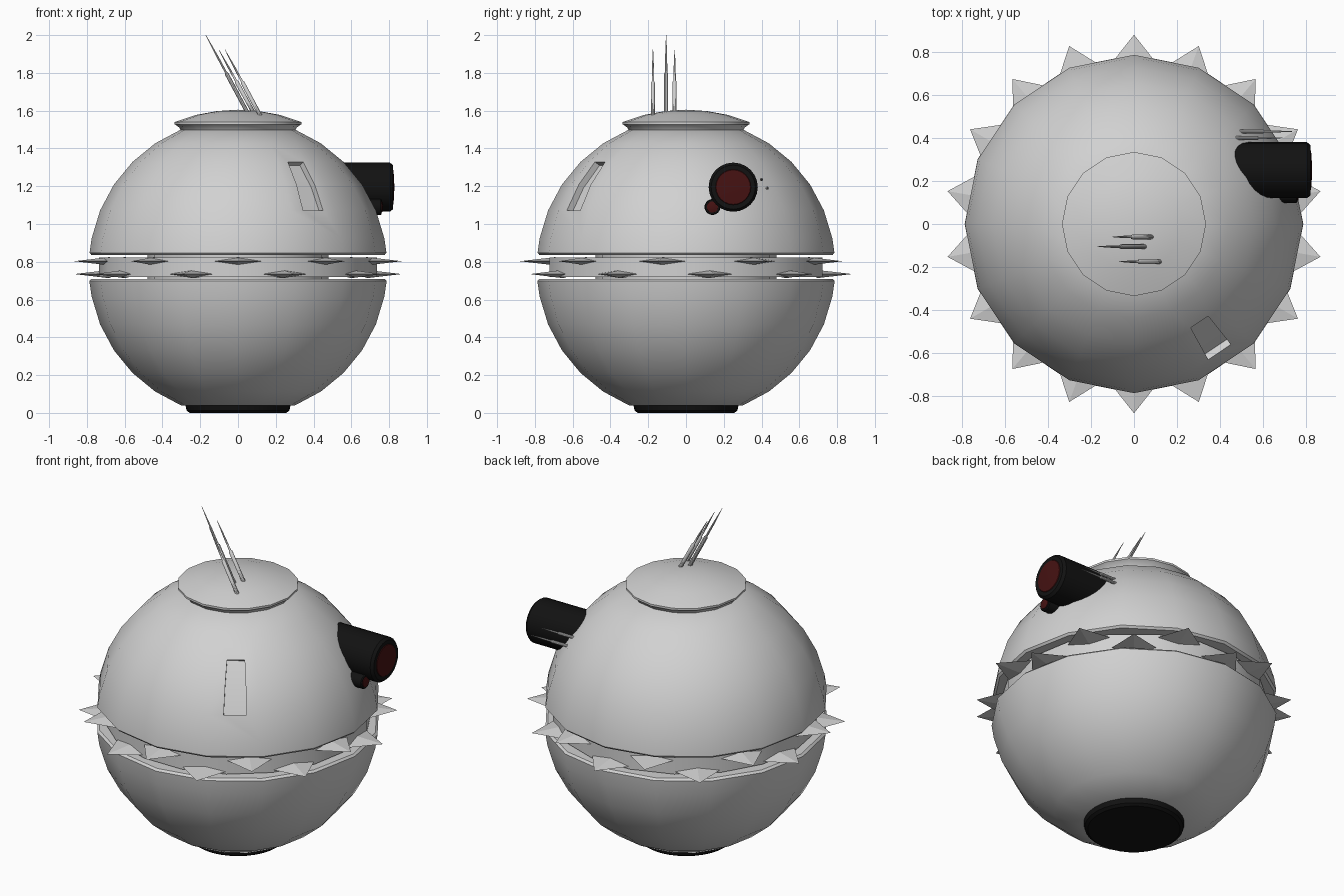
import bpy, bmesh, math
from mathutils import Matrix, Vector

cube = bpy.data.objects.get("Cube")
if cube:
    bpy.data.objects.remove(cube, do_unlink=True)


def material(name, color):
    m = bpy.data.materials.new(name)
    m.use_nodes = True
    m.diffuse_color = (*color, 1)
    m.node_tree.nodes["Principled BSDF"].inputs["Base Color"].default_value = (*color, 1)
    return m


GREY = material("light grey", (0.64, 0.64, 0.64))
BLACK = material("black", (0.006, 0.006, 0.006))
RED = material("dark red", (0.06, 0.006, 0.006))

R, CZ = 0.79, 0.77      # body sphere radius and centre height
STEP = math.radians(11.25)


def finish(bm, name, mat, smooth=True):
    """Store the mesh, smooth shaded with edges over 32 degrees kept sharp."""
    bmesh.ops.recalc_face_normals(bm, faces=bm.faces)
    for f in bm.faces:
        f.smooth = smooth
    for e in bm.edges:
        e.smooth = len(e.link_faces) == 2 and e.calc_face_angle() < math.radians(32)
    mesh = bpy.data.meshes.new(name)
    bm.to_mesh(mesh)
    bm.free()
    mesh.materials.append(mat)
    obj = bpy.data.objects.new(name, mesh)
    bpy.context.collection.objects.link(obj)
    return obj


def lathe(profile, sides, matrix=Matrix()):
    """Revolve (radius, height) points about z; zero radius makes a pole."""
    bm = bmesh.new()
    rings = []
    for r, z in profile:
        n = 1 if r == 0 else sides
        rings.append([bm.verts.new((r * math.cos(math.tau * i / sides),
                                    r * math.sin(math.tau * i / sides), z))
                      for i in range(n)])
    for a, b in zip(rings, rings[1:]):
        for i in range(sides):
            j = (i + 1) % sides
            quad = [a[i % len(a)], a[j % len(a)], b[j % len(b)], b[i % len(b)]]
            bm.faces.new(list(dict.fromkeys(quad)))
    bm.transform(matrix)
    return bm


def along(start, direction):
    """Matrix that puts the z axis along a direction from a start point."""
    return Matrix.Translation(start) @ Vector(direction).to_track_quat('Z', 'Y').to_matrix().to_4x4()


def arc(sign):
    return [(R * math.cos(k * STEP), CZ + sign * R * math.sin(k * STEP)) for k in range(1, 7)]


# Lower hull
bm = lathe([(0, 0.71), (0.775, 0.71), (0.787, 0.698)] + arc(-1) + [(0, 0.04)], 16)
finish(bm, "lower_hull", GREY)

# Upper hull with a recessed slot in one segment
bm = lathe([(0, 0.835), (0.775, 0.835), (0.786, 0.847)] + arc(1) + [(0, 1.5)], 16)
slot_angle = -5 * STEP
outward = Vector((math.cos(slot_angle), math.sin(slot_angle), 0))
side = Vector((-outward.y, outward.x, 0))
z_low, z_high = CZ + R * math.sin(2 * STEP), CZ + R * math.sin(4 * STEP)


def slot_faces(limit):
    found = []
    for f in bm.faces:
        c = f.calc_center_median()
        if z_low < c.z < z_high and c.dot(outward) > 0 and abs(c.dot(side)) < limit:
            found.append(f)
    return found


for s in (-1, 1):
    faces = slot_faces(0.09)
    geom = set(faces)
    for f in faces:
        geom.update(f.edges, f.verts)
    turn = Matrix.Rotation(s * STEP * 0.45, 3, 'Z')
    bmesh.ops.bisect_plane(bm, geom=list(geom), plane_co=(0, 0, 0), plane_no=turn @ side)
middle = slot_faces(0.02)
ext = bmesh.ops.extrude_face_region(bm, geom=middle)
moved = [v for v in ext["geom"] if isinstance(v, bmesh.types.BMVert)]
bmesh.ops.translate(bm, verts=moved, vec=-0.035 * (outward * 0.85 + Vector((0, 0, 0.53))))
old = [f for f in middle if f.is_valid]
if old:
    bmesh.ops.delete(bm, geom=old, context='FACES')
finish(bm, "upper_hull", GREY)

# Top cap and foot
finish(lathe([(0, 1.49), (0.3, 1.49), (0.31, 1.51), (0.335, 1.528), (0.335, 1.54), (0.22, 1.578),
              (0.11, 1.598), (0, 1.605)], 16), "top_cap", GREY)
finish(lathe([(0, 0), (0.255, 0), (0.272, 0.012), (0.278, 0.042), (0, 0.042)], 32), "foot", BLACK)

# Waist core and drum
finish(lathe([(0, 0.7), (0.48, 0.7), (0.48, 0.84), (0, 0.84)], 16), "waist_core", GREY)
finish(lathe([(0, 0.72), (0.735, 0.72), (0.735, 0.822), (0, 0.822)], 18), "waist_drum", GREY)

# Two staggered rows of flat pyramid spikes
for row, z, offset in (("upper", 0.803, -90), ("lower", 0.735, -70)):
    bm = bmesh.new()
    for i in range(9):
        spin = Matrix.Rotation(math.radians(offset + 40 * i), 4, 'Z')
        tip = bm.verts.new(spin @ Vector((0.88, 0, z)))
        base = [bm.verts.new(spin @ Vector((0.69, y, z + h)))
                for y, h in ((-0.15, 0), (0, -0.022), (0.15, 0), (0, 0.022))]
        bm.faces.new(base)
        for k in range(4):
            bm.faces.new((base[k], base[(k + 1) % 4], tip))
    finish(bm, row + "_spikes", GREY, smooth=False)

# Large and small eyes pointing along +x
for name, y, z, r, x0, x1 in (("main_eye", 0.25, 1.195, 0.13, 0.42, 0.82),
                              ("small_eye", 0.14, 1.09, 0.042, 0.55, 0.76)):
    length = x1 - x0
    m = along((x0, y, z), (1, 0, 0))
    finish(lathe([(0, 0), (r, 0), (r, length - 0.12 * r), (r * 0.9, length),
                  (r * 0.72, length), (0, length)], 24, m), name + "_barrel", BLACK)
    finish(lathe([(r * 0.72, length), (r * 0.7, length + 0.003), (r * 0.4, length + 0.006),
                  (0, length + 0.008)], 24, m), name + "_lens", RED)


# Stepped antenna rods
def rod(name, start, end, r):
    start, end = Vector(start), Vector(end)
    n = (end - start).length
    finish(lathe([(0, 0), (r, 0), (r, 0.5 * n), (r * 0.55, 0.52 * n), (r * 0.5, 0.72 * n),
                  (r * 0.1, n), (0, n)], 10, along(start, end - start)), name, GREY)


for i, (y, x0, z0, x1, z1) in enumerate(((-0.06, 0.085, 1.585, -0.1, 1.92),
                                         (-0.105, 0.05, 1.59, -0.17, 2.0),
                                         (-0.175, 0.12, 1.57, -0.07, 1.925))):
    rod(f"top_antenna_{i + 1}", (x0, y, z0), (x1, y, z1), 0.011)
for i, (y, z, x1) in enumerate(((0.4, 1.235, 0.69), (0.43, 1.19, 0.74))):
    rod(f"side_prong_{i + 1}", (0.46, y, z), (x1, y, z), 0.009)
